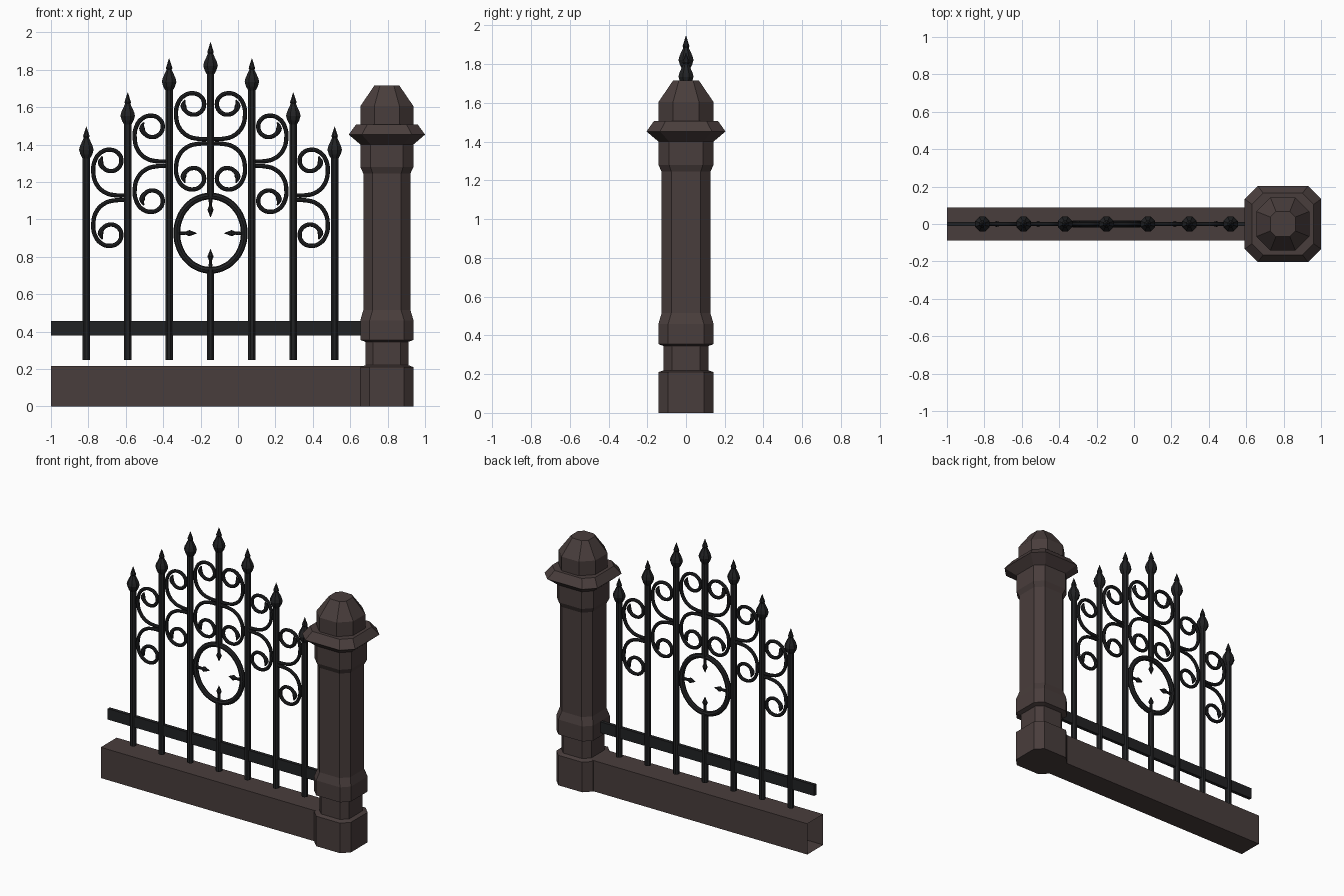
import bpy, bmesh, math
from mathutils import Matrix, Vector

if "Cube" in bpy.data.objects:
    bpy.data.objects.remove(bpy.data.objects["Cube"])


def material(name, rgb):
    m = bpy.data.materials.new(name)
    m.diffuse_color = (*rgb, 1)
    m.use_nodes = True
    m.node_tree.nodes["Principled BSDF"].inputs["Base Color"].default_value = m.diffuse_color
    return m


STONE = material("dark brown stone", (0.066, 0.047, 0.045))
IRON = material("black iron", (0.0155, 0.016, 0.0175))


def finish(name, bm, mat):
    bmesh.ops.recalc_face_normals(bm, faces=bm.faces)
    me = bpy.data.meshes.new(name)
    bm.to_mesh(me)
    bm.free()
    me.materials.append(mat)
    ob = bpy.data.objects.new(name, me)
    bpy.context.collection.objects.link(ob)
    return ob


def loft(name, rings, mat, matrix=Matrix()):
    """Skin a stack of equal-sized rings of points and cap both ends."""
    bm = bmesh.new()
    vs = [[bm.verts.new(matrix @ Vector(p)) for p in r] for r in rings]
    n = len(vs[0])
    for a, b in zip(vs, vs[1:]):
        for i in range(n):
            j = (i + 1) % n
            bm.faces.new((a[i], a[j], b[j], b[i]))
    bm.faces.new(vs[0])
    bm.faces.new(vs[-1])
    return finish(name, bm, mat)


def turned(name, profile, mat, matrix=Matrix(), n=8):
    rings = [[(r * math.cos((i + .5) * math.tau / n),
               r * math.sin((i + .5) * math.tau / n), z) for i in range(n)]
             for z, r in profile]
    return loft(name, rings, mat, matrix)


def box(name, x0, x1, hy, z0, z1, mat, open_end=False):
    bm = bmesh.new()
    bmesh.ops.create_cube(bm, size=1)
    for v in bm.verts:
        v.co = ((x0 if v.co.x < 0 else x1), v.co.y * 2 * hy,
                (z0 if v.co.z < 0 else z1))
    bmesh.ops.recalc_face_normals(bm, faces=bm.faces)
    if open_end:
        bmesh.ops.delete(bm, geom=[f for f in bm.faces if f.normal.x < -.9],
                         context='FACES_ONLY')
    return finish(name, bm, mat)


def tube(name, pts, depth, mat, cyclic=False, radii=None):
    cu = bpy.data.curves.new(name, 'CURVE')
    cu.dimensions = '3D'
    cu.bevel_depth = depth
    cu.bevel_resolution = 2
    cu.resolution_u = 5
    cu.use_fill_caps = True
    sp = cu.splines.new('BEZIER')
    sp.bezier_points.add(len(pts) - 1)
    for i, (bp, p) in enumerate(zip(sp.bezier_points, pts)):
        bp.co = p
        bp.handle_left_type = bp.handle_right_type = 'AUTO'
        bp.radius = radii[i] if radii else 1
    sp.use_cyclic_u = cyclic
    cu.materials.append(mat)
    ob = bpy.data.objects.new(name, cu)
    bpy.context.collection.objects.link(ob)
    bpy.ops.object.select_all(action='DESELECT')
    ob.select_set(True)
    bpy.context.view_layer.objects.active = ob
    bpy.ops.object.convert(target='MESH')
    bpy.ops.object.shade_smooth_by_angle()


# Stone pillar: chamfered square sections (height, half width, chamfer)
PX = 0.796
sections = [(0, .142, .05), (.21, .142, .05), (.22, .115, .042), (.345, .115, .042),
            (.355, .142, .05), (.46, .142, .05), (.515, .126, .05), (1.245, .126, .05),
            (1.28, .142, .055), (1.40, .142, .055), (1.453, .204, .07),
            (1.507, .165, .06), (1.507, .142, .075), (1.605, .142, .075),
            (1.715, .067, .03)]


def chamfered(z, h, c):
    k = h - c
    pts = [(h, -k), (h, k), (k, h), (-k, h), (-h, k), (-h, -k), (-k, -h), (k, -h)]
    return [(PX + x, y, z) for x, y in pts]


loft("stone_pillar", [chamfered(*s) for s in sections], STONE)

# Low wall (open at its free end) and iron rail
box("low_wall", -1, .67, .088, 0, .215, STONE, open_end=True)
box("lower_rail", -1, .67, .012, .38, .456, IRON)

# Pickets and finials, stepping up to the middle
CX, STEP, R = -0.147, 0.2213, 0.0215
TIPS = [1.946, 1.86, 1.678, 1.496]
RZ = 0.926
for i in range(-3, 4):
    x, tip = CX + i * STEP, TIPS[abs(i)]
    at = Matrix.Translation((x, 0, 0))
    spans = [(.247, tip - .16)] if i else [(.247, RZ - .195), (RZ + .195, tip - .16)]
    for z0, z1 in spans:
        turned("picket", [(z0, R), (z1, R)], IRON, at)
    turned("finial", [(tip - .17, .022), (tip - .15, .034), (tip - .125, .042),
                      (tip - .105, .037), (tip - .06, .015), (tip - .052, .019),
                      (tip, .001)], IRON, at)

# Oval ring with four inward spikes
tube("oval_ring", [(CX + .18 * math.cos(a), 0, RZ + .198 * math.sin(a))
                   for a in [k * math.tau / 16 for k in range(16)]],
     .018, IRON, cyclic=True)
for k in range(4):
    rim, tip = (.198, .085) if k % 2 == 0 else (.18, .073)
    m = Matrix.Translation((CX, 0, RZ)) @ Matrix.Rotation(k * math.pi / 2, 4, 'Y')
    turned("ring_spike", [(rim, .012), (tip + .06, .009), (tip + .04, .018),
                          (tip, .001)], IRON, m)

# Scrolls: (outward, upward) from the picket, mirrored up/down and left/right
SCROLL = [(0, .012), (.07, .014), (.12, .028), (.165, .07), (.184, .135),
          (.175, .2), (.142, .243), (.094, .257), (.05, .238), (.034, .197),
          (.053, .157), (.092, .143), (.13, .16), (.145, .19), (.136, .222)]
RADII = [1] * 13 + [1.35, .3]
for i, z in enumerate([1.417, 1.297, 1.115]):
    for side in (-1, 1):
        for up in (-1, 1):
            tube("scroll", [(CX + side * (i * STEP + u), 0, z + up * v)
                            for u, v in SCROLL], .0115, IRON, radii=RADII)
